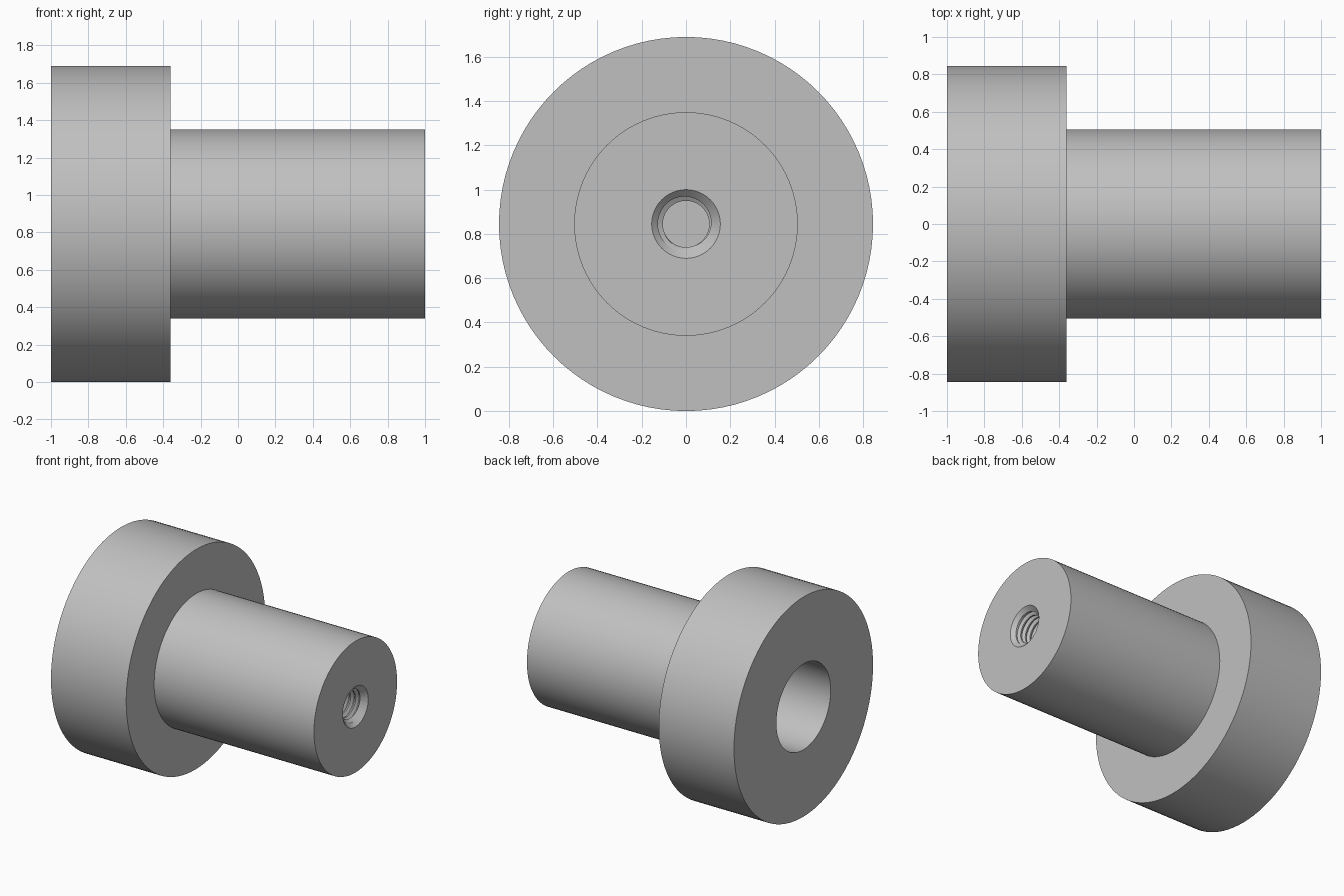
import bpy, bmesh
from math import sin, cos, tau, radians

SEG = 96
AXIS_Z = 0.845
PITCH = 0.042
CREST, ROOT = 0.105, 0.127       # thread radii
MOUTH, FLOOR = 0.972, 0.37       # thread ends along x

cube = bpy.data.objects.get("Cube")
if cube:
    bpy.data.objects.remove(cube, do_unlink=True)

grey = bpy.data.materials.new("machined grey")
grey.use_nodes = True
grey.diffuse_color = (0.53, 0.53, 0.53, 1)
grey.node_tree.nodes["Principled BSDF"].inputs["Base Color"].default_value = grey.diffuse_color


def ring_point(x, r, i):
    a = tau * i / SEG
    return (x, r * cos(a), AXIS_Z + r * sin(a))


def finish(bm, name):
    bmesh.ops.remove_doubles(bm, verts=bm.verts, dist=1e-5)
    bmesh.ops.dissolve_degenerate(bm, edges=bm.edges, dist=1e-5)
    mesh = bpy.data.meshes.new(name)
    bm.to_mesh(mesh)
    bm.free()
    mesh.materials.append(grey)
    obj = bpy.data.objects.new(name, mesh)
    bpy.context.collection.objects.link(obj)
    bpy.ops.object.select_all(action="DESELECT")
    obj.select_set(True)
    bpy.context.view_layer.objects.active = obj
    bpy.ops.object.shade_smooth_by_angle(angle=radians(30))


def lathe(name, profile):
    """Revolve (x, radius) points about the long axis."""
    bm = bmesh.new()
    rings = [[bm.verts.new(ring_point(x, r, i)) for i in range(SEG)] for x, r in profile]
    for a, b in zip(rings, rings[1:]):
        for i in range(SEG):
            j = (i + 1) % SEG
            bm.faces.new((a[i], a[j], b[j], b[i]))
    finish(bm, name)


# Flange and shaft with a blind bore and a chamfered hole mouth
lathe("flanged_shaft", [
    (-0.36, 0), (-0.36, 0.33), (-1, 0.33), (-1, 0.845), (-0.36, 0.845),
    (-0.36, 0.505), (1, 0.505), (1, 0.155), (MOUTH, ROOT)])

# Flat bottom of the threaded hole
lathe("hole_floor", [(FLOOR, ROOT), (FLOOR, 0)])

# Internal thread: a helical sheet of crest and root bands, trimmed at both ends
bands = [(0, CREST), (0.25, CREST), (0.56, ROOT), (0.69, ROOT)]
turns = int((MOUTH - FLOOR) / PITCH) + 3
bm = bmesh.new()
rows = []
for turn in range(-1, turns):
    for phase, radius in bands:
        row = []
        for i in range(SEG + 1):
            x = FLOOR + PITCH * (turn + phase + i / SEG)
            x = min(max(x, FLOOR), MOUTH)
            cone = ROOT - (MOUTH - x)          # chamfer cuts the first crests
            row.append(bm.verts.new(ring_point(x, max(radius, cone), i)))
        rows.append(row)
for a, b in zip(rows, rows[1:]):
    for i in range(SEG):
        if max(v.co.x for v in (a[i], b[i + 1])) > FLOOR and min(a[i].co.x, a[i + 1].co.x) < MOUTH:
            bm.faces.new((a[i], b[i], b[i + 1], a[i + 1]))
finish(bm, "hole_thread")
